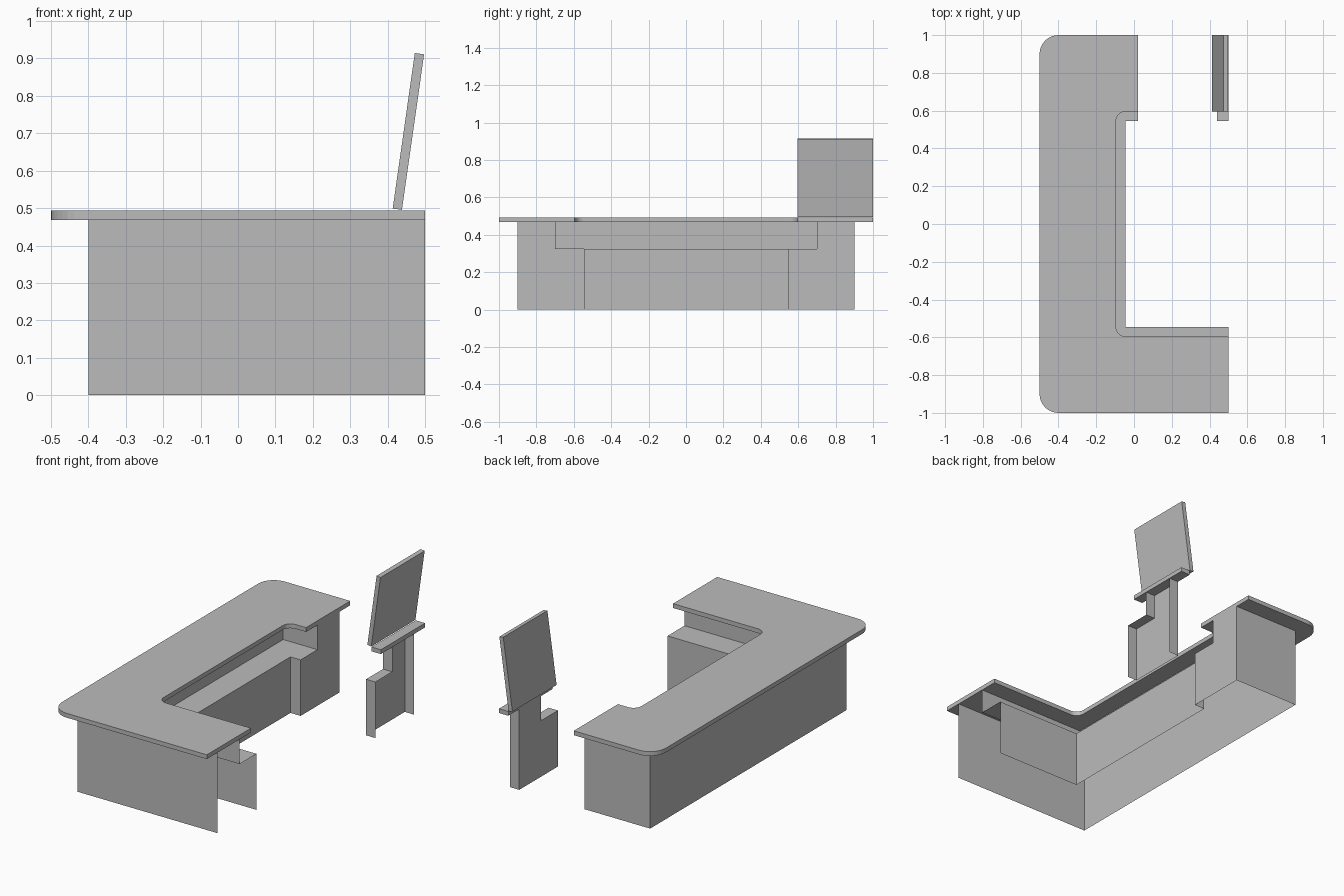
import bpy
import bmesh
import math
from mathutils import Matrix, Vector

if "Cube" in bpy.data.objects:
    bpy.data.objects.remove(bpy.data.objects["Cube"], do_unlink=True)

# Single plain grey finish
GREY = (0.5, 0.5, 0.5, 1.0)
grey = bpy.data.materials.new("plain_grey")
grey.use_nodes = True
grey.diffuse_color = GREY
grey.node_tree.nodes["Principled BSDF"].inputs["Base Color"].default_value = GREY

TOP_LOW, TOP_HIGH = 0.468, 0.493      # underside and top of the counter
GAP_START, GAP_END = 0.02, 0.44       # walk-through opening in the back arm
EDGE = 0.5                            # open end against the wall
BACK = 0.9                            # outer panel position in y
SIDE = -0.4                           # outer panel position in x

# Cross-sections as (depth inward from outer panel, height)
OUTER = [(0, TOP_LOW), (0, 0)]
INNER = [(0.355, 0), (0.355, 0.325), (0.2, 0.325), (0.2, TOP_LOW)]


def finish(name, bm):
    mesh = bpy.data.meshes.new(name)
    bm.to_mesh(mesh)
    bm.free()
    mesh.materials.append(grey)
    obj = bpy.data.objects.new(name, mesh)
    bpy.context.collection.objects.link(obj)
    return obj


def sweep(name, section, path):
    """Thin panels: sweep a section along a path given as a function of depth."""
    bm = bmesh.new()
    rows = [[bm.verts.new((x, y, z)) for x, y in path(d)] for d, z in section]
    for a, b in zip(rows, rows[1:]):
        for i in range(len(a) - 1):
            bm.faces.new((a[i], a[i + 1], b[i + 1], b[i]))
    return finish(name, bm)


def end_cap(name, x, flip):
    bm = bmesh.new()
    face = bm.faces.new([bm.verts.new((x, BACK - d, z)) for d, z in OUTER + INNER])
    if flip:
        face.normal_flip()
    return finish(name, bm)


def fillet(prev, corner, nxt, radius, steps=8):
    """Arc points replacing a right-angled corner."""
    p, c, n = Vector(prev), Vector(corner), Vector(nxt)
    u, v = (p - c).normalized() * radius, (n - c).normalized() * radius
    centre = c + u + v
    angles = [math.pi / 2 * i / steps for i in range(steps + 1)]
    return [centre - v * math.cos(a) - u * math.sin(a) for a in angles]


def slab(name, corners):
    """Counter slab from (x, y, corner radius) points."""
    pts = []
    for i, (x, y, r) in enumerate(corners):
        if r:
            pts += fillet(corners[i - 1][:2], (x, y),
                          corners[(i + 1) % len(corners)][:2], r)
        else:
            pts.append(Vector((x, y)))
    bm = bmesh.new()
    base = bm.faces.new([bm.verts.new((p.x, p.y, TOP_LOW)) for p in pts])
    ext = bmesh.ops.extrude_face_region(bm, geom=[base], use_keep_orig=True)
    verts = [g for g in ext["geom"] if isinstance(g, bmesh.types.BMVert)]
    bmesh.ops.translate(bm, verts=verts, vec=(0, 0, TOP_HIGH - TOP_LOW))
    bmesh.ops.recalc_face_normals(bm, faces=bm.faces)
    return finish(name, bm)


# Desk and gate post paths
def desk_path(d):
    return [(EDGE, d - BACK), (SIDE + d, d - BACK),
            (SIDE + d, BACK - d), (GAP_START, BACK - d)]


def post_path(d):
    return [(GAP_END, BACK - d), (EDGE, BACK - d)]


# Panels with a work shelf on the inner side
for label, path in (("desk", desk_path), ("gate_post", post_path)):
    sweep(label + "_outer_panels", OUTER, path)
    sweep(label + "_inner_shelf", INNER, path)
end_cap("desk_end_panel", GAP_START, True)
end_cap("gate_post_end_panel", GAP_END, False)

# Countertops
slab("countertop", [
    (-0.5, -1, 0.1), (EDGE, -1, 0), (EDGE, -0.595, 0), (-0.095, -0.595, 0.05),
    (-0.095, 0.595, 0.05), (GAP_START, 0.595, 0), (GAP_START, 1, 0), (-0.5, 1, 0.1)])
slab("gate_post_top", [
    (GAP_END, 0.595, 0), (EDGE, 0.595, 0), (EDGE, 1, 0), (GAP_END, 1, 0)])

# Raised counter flap, leaning against the wall side
bm = bmesh.new()
bmesh.ops.create_cube(bm, size=1, matrix=(
    Matrix.Translation((0.4555, 0.7975, 0.705))
    @ Matrix.Rotation(math.radians(8.1), 4, 'Y')
    @ Matrix.Diagonal((0.025, 0.405, 0.42, 1))))
finish("counter_flap", bm)
